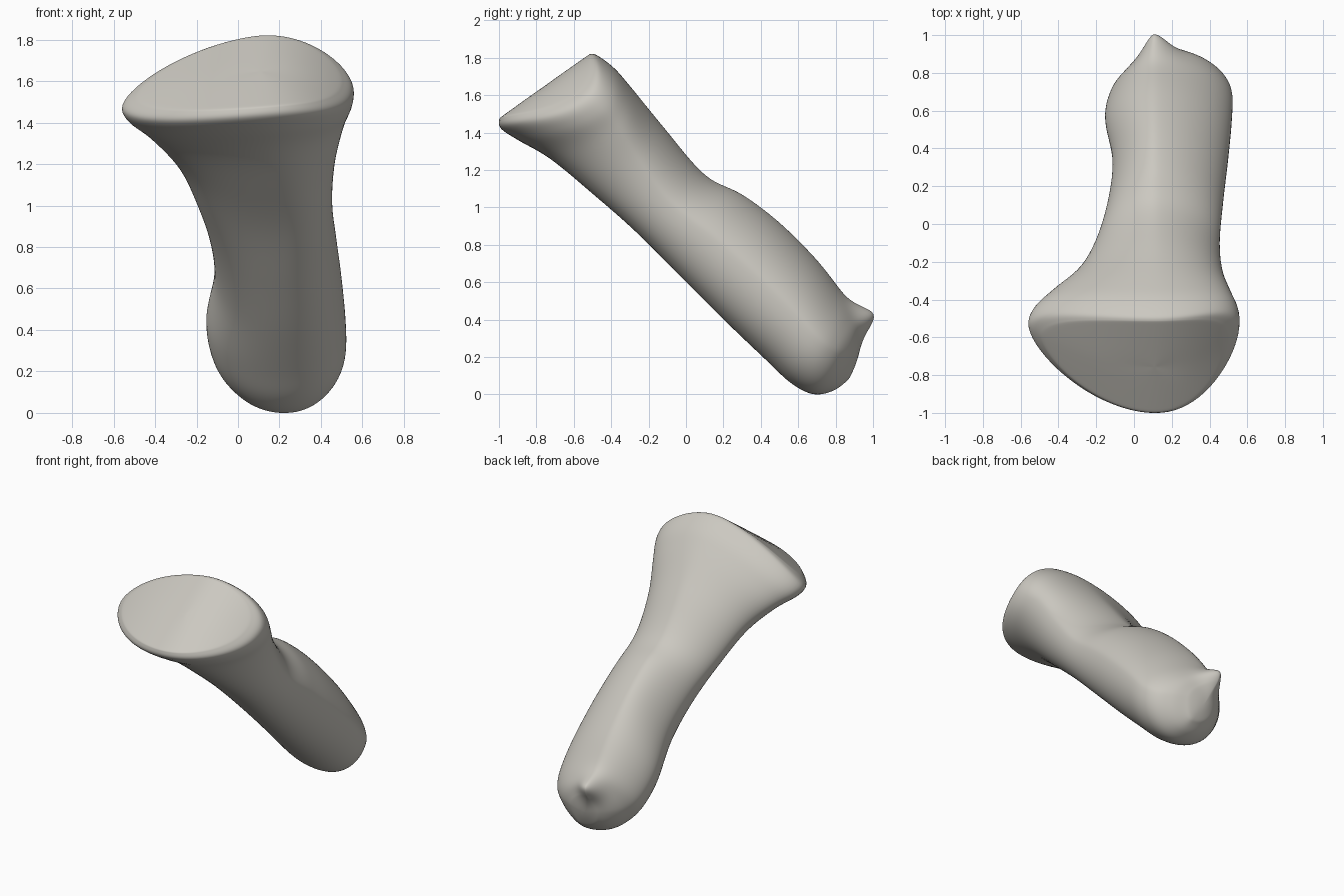
import bpy, bmesh, math
from mathutils import Vector

cube = bpy.data.objects.get("Cube")
if cube:
    bpy.data.objects.remove(cube)

SIDES, STEPS = 40, 5
SWEEP = Vector((0, 0.85, -0.38))
RIDGE_X, BELLY_X = 0.11, 0.22

# Stations along the shaft:
# back edge y z, belly edge y z, x min, x max, side sweep, head weight
stations = [
    (-.515, 1.82, -1, 1.475, -.49, .5, .19, 1),
    (-.48, 1.815, -.995, 1.425, -.56, .555, .23, 1),
    (-.39, 1.75, -.9, 1.36, -.54, .555, .21, .9),
    (-.3, 1.65, -.73, 1.26, -.44, .515, .17, .7),
    (-.12, 1.43, -.5, 1.07, -.295, .47, .07, .3),
    (.1, 1.175, -.27, .87, -.2, .455, 0, 0),
    (.3, 1.07, -.02, .62, -.135, .475, 0, 0),
    (.5, .92, .2, .4, -.115, .5, 0, 0),
    (.7, .72, .42, .19, -.155, .52, 0, 0),
    (.84, .54, .56, .06, -.125, .52, 0, 0),
    (.9, .46, .68, 0, -.055, .475, 0, 0),
    (.93, .41, .79, .02, .01, .39, 0, 0),
    (.94, .35, .87, .08, .08, .29, 0, 0),
]


def blend(a, b, c, d, t):
    """Smooth curve through b and c."""
    return [q + t / 2 * (r - p + t * (2*p - 5*q + 4*r - s + t * (3*(q - r) + s - p)))
            for p, q, r, s in zip(a, b, c, d)]


def power(v, e):
    return math.copysign(abs(v) ** e, v)


def ring(row, f=1, push=0):
    """Cross-section ridged on the back, fuller on the belly; f shrinks it for a cap."""
    uy, uz, ly, lz, x_min, x_max, sweep, head = row
    belly = BELLY_X + (RIDGE_X - BELLY_X) * head
    points = []
    for i in range(SIDES):
        angle = math.tau * i / SIDES
        c, s = math.cos(angle), math.sin(angle)
        if s > 0:
            e = 1.3 - .25 * head if c > 0 else 1.2 - .05 * head
        else:
            e = .92 if c > 0 else 1 + .1 * head
        px, h = power(c, e), power(s, e) * f
        mid = belly + (RIDGE_X - belly) * (h + 1) / 2
        x = mid + f * px * ((x_max - mid) if px > 0 else (mid - x_min))
        tilt = .08 * head * (x - RIDGE_X)
        p = Vector((x, (uy + ly) / 2 + h * (uy - ly) / 2,
                    (uz + lz) / 2 + h * (uz - lz) / 2 + tilt))
        points.append(p + SWEEP * (sweep * (c * f) ** 2 + push * (1 - f * f)))
    return points


# Loft of all cross-sections, closed by shrinking rings at both ends
rings = [ring(stations[0], f) for f in (.02, .2, .4, .6, .8, .94)]
last = len(stations) - 1
for k in range(last):
    quad = [stations[min(max(k + j, 0), last)] for j in (-1, 0, 1, 2)]
    rings += [ring(blend(*quad, j / STEPS)) for j in range(STEPS)]
rings += [ring(stations[-1], f, .02) for f in (1, .8, .5, .25, .02)]

bm = bmesh.new()
loops = [[bm.verts.new(p) for p in r] for r in rings]
for a, b in zip(loops, loops[1:]):
    for i in range(SIDES):
        j = (i + 1) % SIDES
        bm.faces.new((a[i], a[j], b[j], b[i]))
bm.faces.new(loops[0])
bm.faces.new(loops[-1])

# Small pointed spur at the lower end
spur = Vector((.11, .94, .41))
for v in bm.verts:
    near = math.exp(-((v.co - spur).length / .085) ** 2)
    v.co += Vector((0, .075, .02)) * near
bmesh.ops.recalc_face_normals(bm, faces=bm.faces)

mesh = bpy.data.meshes.new("bone")
bm.to_mesh(mesh)
bm.free()
bone = bpy.data.objects.new("bone", mesh)
bpy.context.collection.objects.link(bone)

# Material
ivory = bpy.data.materials.new("pale_bone_grey")
ivory.use_nodes = True
colour = (.6, .58, .53, 1)
ivory.diffuse_color = colour
ivory.node_tree.nodes["Principled BSDF"].inputs["Base Color"].default_value = colour
mesh.materials.append(ivory)

# Rounded finish
mod = bone.modifiers.new("soften", 'SUBSURF')
mod.levels = mod.render_levels = 1
for poly in mesh.polygons:
    poly.use_smooth = True
